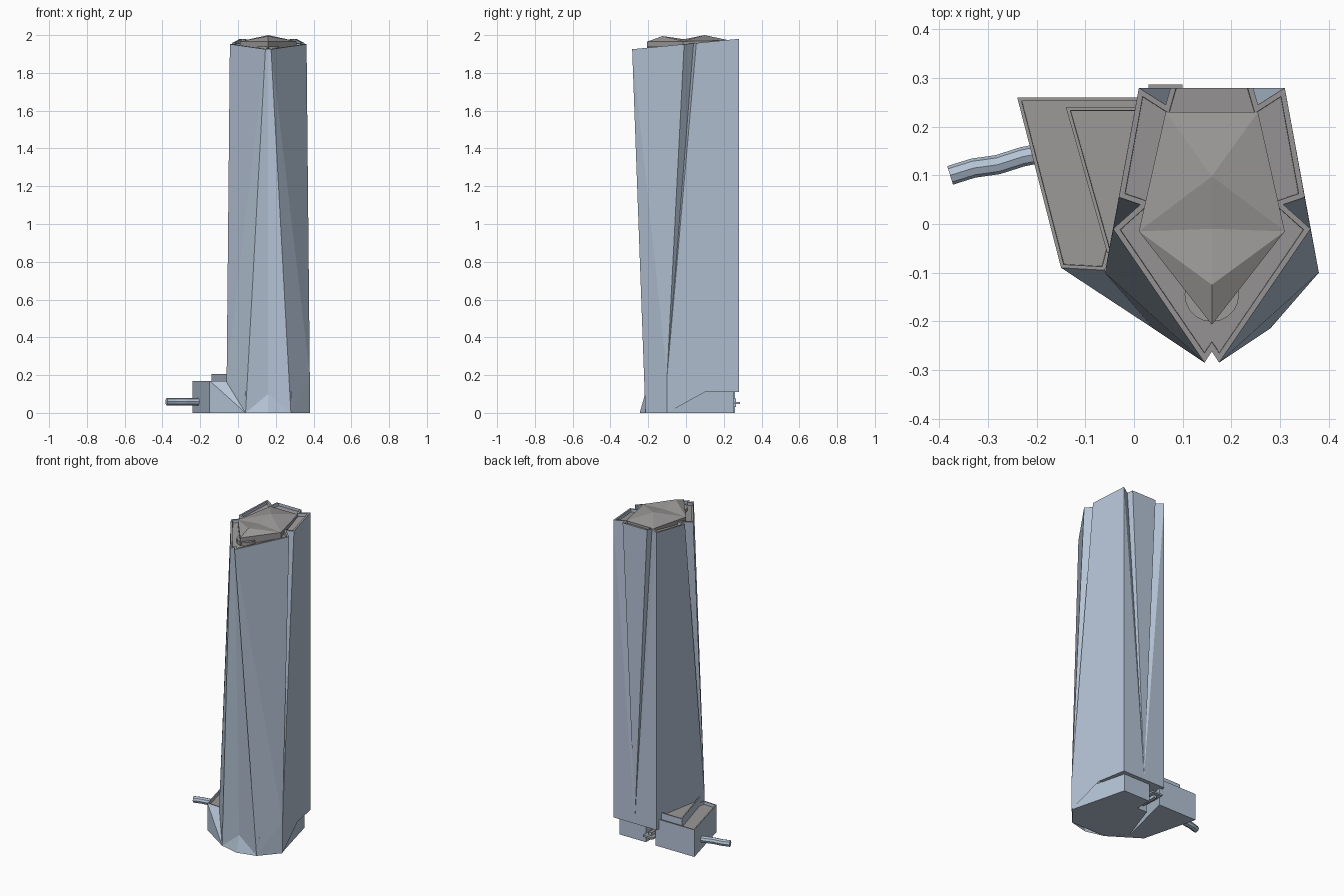
import bpy, bmesh
from mathutils import Vector

old = bpy.data.objects.get("Cube")
if old:
    bpy.data.objects.remove(old, do_unlink=True)


def material(name, rgb):
    m = bpy.data.materials.new(name)
    m.use_nodes = True
    m.diffuse_color = (*rgb, 1)
    m.node_tree.nodes["Principled BSDF"].inputs["Base Color"].default_value = (*rgb, 1)
    return m


wall = material("blue grey cladding", (0.46, 0.55, 0.67))
roof = material("warm grey roof", (0.33, 0.32, 0.315))
CX = 0.16  # tower symmetry axis


def finish(bm, name, mats, roof_rule=False):
    """Weld, fix normals and store; upward faces take the roof material."""
    bmesh.ops.remove_doubles(bm, verts=bm.verts, dist=0.0005)
    bmesh.ops.recalc_face_normals(bm, faces=bm.faces)
    if roof_rule:
        for f in bm.faces:
            f.material_index = 1 if f.normal.z > 0.8 else 0
    me = bpy.data.meshes.new(name)
    bm.to_mesh(me)
    bm.free()
    for m in mats:
        me.materials.append(m)
    ob = bpy.data.objects.new(name, me)
    bpy.context.collection.objects.link(ob)
    return ob


def add_face(bm, pts):
    return bm.faces.new([bm.verts.new(p) for p in pts])


def mirrored(bm, pts):
    """Face on the +x half of the tower and its twin."""
    for s in (1, -1):
        add_face(bm, [(CX + s * p[0], p[1], p[2]) for p in pts])


def parapet(bm, cap, rim=0.013, depth=0.018):
    """Sink the cap inside a narrow rim."""
    bmesh.ops.recalc_face_normals(bm, faces=bm.faces)
    bmesh.ops.inset_region(bm, faces=[cap], thickness=rim, use_even_offset=True)
    bmesh.ops.inset_region(bm, faces=[cap], thickness=0.001, depth=0)
    for v in cap.verts:
        v.co.z -= depth


def prism(name, outline, z0, z1, rim=0, extra=()):
    bm = bmesh.new()
    low = [bm.verts.new((x, y, z0)) for x, y in outline]
    high = [bm.verts.new((x, y, z1)) for x, y in outline]
    n = len(outline)
    bm.faces.new(low[::-1])
    cap = bm.faces.new(high)
    for i in range(n):
        j = (i + 1) % n
        bm.faces.new((low[i], low[j], high[j], high[i]))
    if rim:
        parapet(bm, cap, rim)
    for pts in extra:
        add_face(bm, pts)
    return finish(bm, name, [wall, roof], True)


# Tower shaft: tapering notches at the front, sides and back
def top(x, y):
    return (x, y, 1.953 + 0.097 * y)


front, front_in = top(0.015, -0.285), top(0, -0.262)
side_a, side_in, side_b = top(0.203, -0.01), top(0.147, 0.04), top(0.191, 0.055)
corner, back_in, back = top(0.15, 0.28), top(0.095, 0.245), top(0.085, 0.28)
foot, foot_in, toe = (0.12, -0.215, 0), (0, -0.217, 0.1), (0, -0.245, 0)
side_apex, side_foot, side_step = (0.22, -0.1, 0.2), (0.22, -0.1, 0), (0.183, 0.1, 0.11)
corner_low, back_apex, back_low = (0.15, 0.28, 0.11), (0, 0.28, 0.13), (0, 0.28, 0.11)
belly = (0, 0.1, 0.11)

bm = bmesh.new()
for pts in (
    (front_in, front, foot, foot_in), (foot_in, foot, toe),
    (front, side_a, side_apex), (front, side_apex, foot), (side_apex, side_foot, foot),
    (side_a, side_in, side_apex), (side_in, side_b, side_apex),
    (side_b, corner, corner_low, side_step, side_foot, side_apex),
    (corner, back_in, back_apex), (back_in, back, back_apex), (back, top(0, 0.28), back_apex),
    (corner, back_apex, back_low, corner_low), (side_step, corner_low, back_low, belly),
):
    mirrored(bm, pts)
half = [front, side_a, side_in, side_b, corner, back_in, back]
ring = [(CX + x, y, z) for x, y, z in half]
ring += [(CX - x, y, z) for x, y, z in half[::-1]]
ring.append((CX, front_in[1], front_in[2]))
cap = add_face(bm, ring)
bmesh.ops.remove_doubles(bm, verts=bm.verts, dist=0.0005)
parapet(bm, cap, 0.011)
finish(bm, "tower_shaft", [wall, roof], True)

# Recessed core under the overhang, with an open bay at the back
prism("recessed_base", [(0.28, -0.214), (0.375, -0.1), (0.285, 0.255), (0.1, 0.255),
                        (0.1, 0.15), (0.03, 0.15), (-0.055, -0.1), (0.04, -0.214)], 0, 0.112)

# Low side wing with folded front facets
knee, heel, ankle = (-0.15, -0.09), (-0.06, -0.095), (0.04, -0.215, 0)
prism("side_wing", [(-0.24, 0.26), knee, heel, (0.03, 0.26)], 0, 0.17, 0.007, extra=(
    [(*knee, 0.17), (*knee, 0), ankle],
    [(*knee, 0.17), ankle, (*heel, 0.17)],
    [(*knee, 0), (*heel, 0), ankle]))
prism("upper_wing", [(-0.14, 0.24), (-0.055, -0.06), (0.02, -0.06), (0.02, 0.24)],
      0.15, 0.205, 0.007)

# Rear canopy and its stub
prism("rear_canopy", [(0.03, 0.15), (0.1, 0.15), (0.1, 0.287), (0.03, 0.287)], 0.047, 0.057)
prism("canopy_stub", [(0.055, 0.15), (0.075, 0.15), (0.075, 0.265), (0.055, 0.265)], 0.03, 0.075)

# Slightly wavy tube bridge
cu = bpy.data.curves.new("tube_bridge", "CURVE")
cu.dimensions = "3D"
cu.bevel_depth = 0.02
cu.bevel_resolution = 2
cu.use_fill_caps = True
path = [(-0.378, 0.1), (-0.33, 0.115), (-0.28, 0.122), (-0.23, 0.138), (-0.18, 0.148)]
sp = cu.splines.new("POLY")
sp.points.add(len(path) - 1)
for p, (x, y) in zip(sp.points, path):
    p.co = (x, y, 0.06, 1)
sp.use_smooth = False
cu.materials.append(wall)
bpy.context.collection.objects.link(bpy.data.objects.new("tube_bridge", cu))

# Faceted double-peaked crown
tip, wing, tail = (0, -0.207, 1.965), (0.15, -0.015, 1.967), (0.095, 0.23, 1.972)
tail_mid = (0, 0.23, 1.972)
peak_f, valley, peak_b = (0, -0.125, 1.995), (0, -0.01, 1.978), (0, 0.098, 2.0)
bm = bmesh.new()
for pts in ((tip, wing, peak_f), (peak_f, wing, valley), (valley, wing, peak_b),
            (peak_b, wing, tail), (peak_b, tail, tail_mid)):
    mirrored(bm, pts)
for a, b in ((tip, wing), (wing, tail), (tail, tail_mid)):
    mirrored(bm, (a, b, (b[0], b[1], 1.91), (a[0], a[1], 1.91)))
finish(bm, "crown", [roof])

# Round deck at the crown's front
bm = bmesh.new()
bmesh.ops.create_cone(bm, cap_ends=True, segments=20, radius1=0.056, radius2=0.056, depth=0.03)
bmesh.ops.translate(bm, verts=bm.verts, vec=Vector((CX, -0.145, 1.925)))
finish(bm, "round_deck", [roof])
